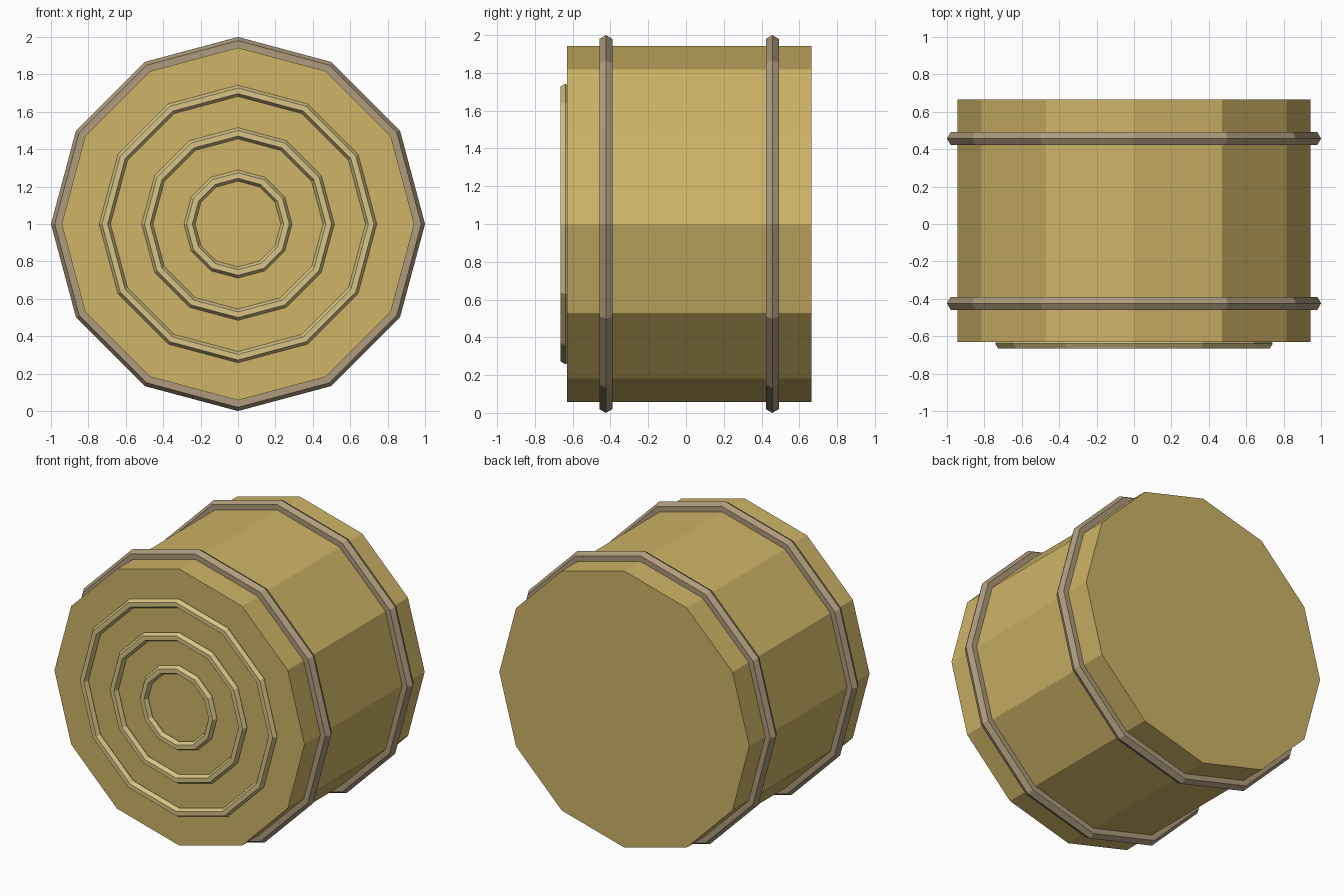
import bpy
import math

if "Cube" in bpy.data.objects:
    bpy.data.objects.remove(bpy.data.objects["Cube"])

SIDES = 12
CENTRE_Z = 1.0
FACE_FRONT = (math.pi / 2, 0, 0)


def material(name, rgb):
    mat = bpy.data.materials.new(name)
    mat.diffuse_color = (*rgb, 1.0)
    mat.use_nodes = True
    mat.node_tree.nodes["Principled BSDF"].inputs["Base Color"].default_value = mat.diffuse_color
    return mat


def finish(name, mat):
    obj = bpy.context.object
    obj.name = name
    obj.data.materials.append(mat)
    bpy.ops.object.shade_flat()
    return obj


def ring(name, y, major, minor, mat):
    # hexagonal-section hoop around the y axis
    bpy.ops.mesh.primitive_torus_add(
        major_segments=SIDES, minor_segments=6,
        major_radius=major, minor_radius=minor,
        location=(0, y, CENTRE_Z), rotation=FACE_FRONT)
    return finish(name, mat)


straw = material("straw_yellow", (0.62, 0.455, 0.135))
twine = material("dull_brown", (0.42, 0.325, 0.20))
pale = material("pale_straw", (0.68, 0.55, 0.235))

# Bale body
y_front, y_back = -0.631, 0.665
bpy.ops.mesh.primitive_cylinder_add(
    vertices=SIDES, radius=0.943, depth=y_back - y_front,
    location=(0, (y_front + y_back) / 2, CENTRE_Z), rotation=FACE_FRONT)
finish("bale_body", straw)

# Binding hoops around the body
for name, y in (("front_binding", -0.424), ("back_binding", 0.457)):
    ring(name, y, 0.96, 0.04, twine)

# Concentric rings on the front face
for name, major in (("inner_ring", 0.259), ("middle_ring", 0.485), ("outer_ring", 0.712)):
    ring(name, -0.639, major, 0.03, pale)
